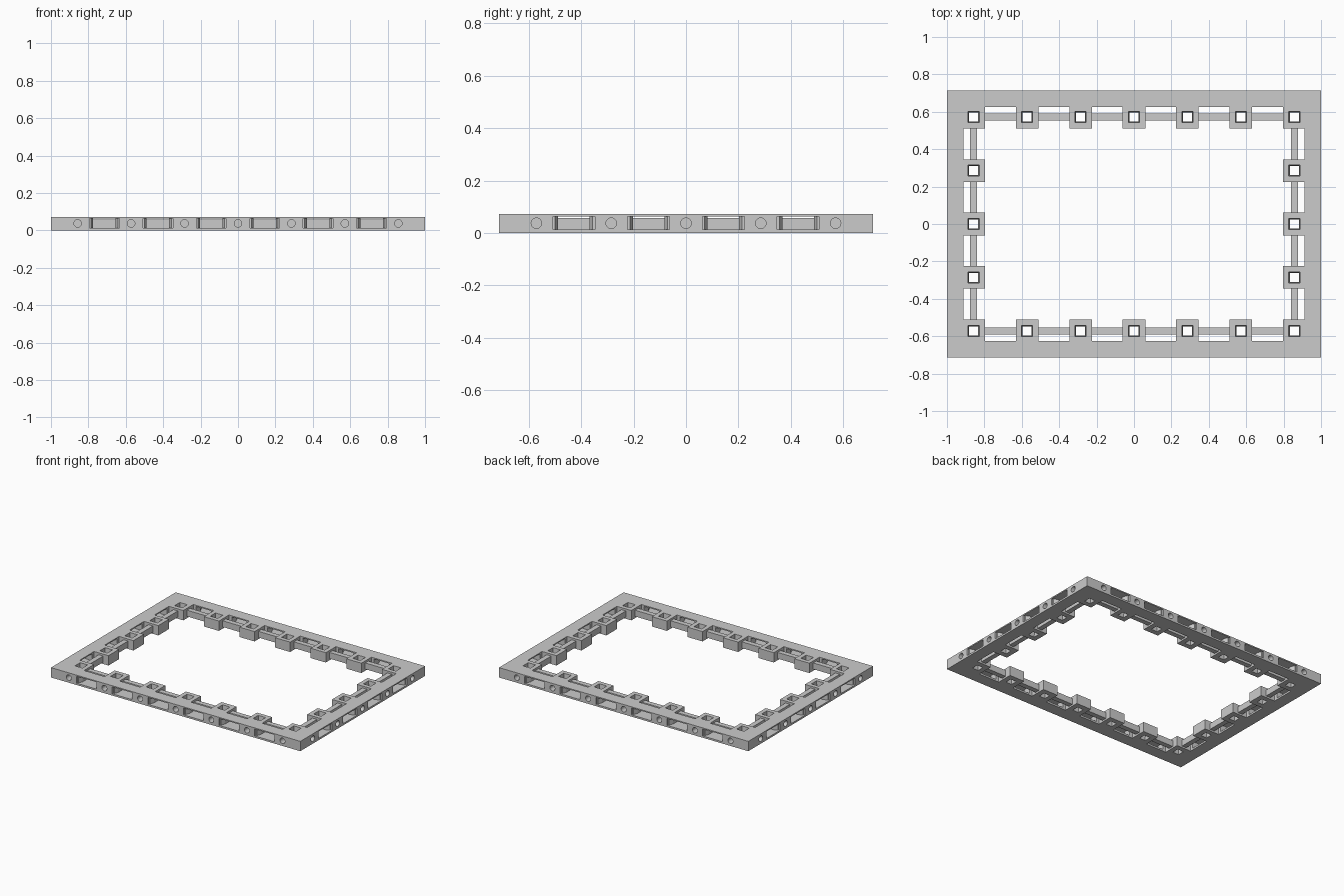
import bpy, bmesh
from math import pi
from mathutils import Matrix, Vector

if "Cube" in bpy.data.objects:
    bpy.data.objects.remove(bpy.data.objects["Cube"], do_unlink=True)

U = 2 / 7                      # grid pitch
HX, HY, H = 1.0, 2.5 * U, 0.0714
PAD = 0.0604                   # half width of a pad
HOLE = 0.03                    # half width of a pad hole
WALL = 0.088                   # thickness of the outer wall
GAP = U / 2 - PAD              # half length of the gap between two pads

SHADE = (0.6, 0.6, 0.6, 1)
grey = bpy.data.materials.new("plain_grey")
grey.use_nodes = True
grey.diffuse_color = SHADE
grey.node_tree.nodes["Principled BSDF"].inputs["Base Color"].default_value = SHADE


def make(name, bm):
    bmesh.ops.recalc_face_normals(bm, faces=bm.faces)
    mesh = bpy.data.meshes.new(name)
    bm.to_mesh(mesh)
    bm.free()
    mesh.materials.append(grey)
    obj = bpy.data.objects.new(name, mesh)
    bpy.context.collection.objects.link(obj)
    return obj


def prism(bm, outline, z0, z1, mat):
    low = bm.faces.new([bm.verts.new(mat @ Vector((x, y, z0))) for x, y in outline])
    up = bmesh.ops.extrude_face_region(bm, geom=[low], use_keep_orig=True)["geom"]
    bmesh.ops.translate(bm, vec=(0, 0, z1 - z0),
                        verts=[v for v in up if isinstance(v, bmesh.types.BMVert)])


def cut(target, bm):
    """Subtract a cutter; keep the first solver result that is sound."""
    cutter = make("cutter", bm)
    cutter.hide_render = True
    for solver in ("MANIFOLD", "EXACT"):
        mod = target.modifiers.new("cut", "BOOLEAN")
        mod.operation, mod.solver, mod.object = "DIFFERENCE", solver, cutter
        bpy.context.view_layer.update()
        graph = bpy.context.evaluated_depsgraph_get()
        mesh = bpy.data.meshes.new_from_object(target.evaluated_get(graph))
        target.modifiers.clear()
        if len(mesh.polygons) > 100:
            target.data = mesh
            break
    bpy.data.objects.remove(cutter, do_unlink=True)


def spots(count):
    return [(i - (count - 1) / 2) * U for i in range(count)]


def off_grid(value, count):
    return min(abs(value - s) for s in spots(count))


def solid(x, y):
    """Plan of the frame: outer wall plus pierced square pads."""
    inset = min(HX - abs(x), HY - abs(y))
    off = max(off_grid(x, 7), off_grid(y, 5))
    if inset < U and off < PAD:
        return off > HOLE
    return inset < WALL


def stops(half, count):
    values = {half, -half, half - WALL, WALL - half}
    for s in spots(count):
        values |= {s - PAD, s - HOLE, s + HOLE, s + PAD}
    return sorted(values)


# Frame: plan cells raised to full height
bm = bmesh.new()
xs, ys = stops(HX, 7), stops(HY, 5)
for x0, x1 in zip(xs, xs[1:]):
    for y0, y1 in zip(ys, ys[1:]):
        if solid((x0 + x1) / 2, (y0 + y1) / 2):
            bm.faces.new([bm.verts.new((x, y, 0)) for x, y in
                          ((x0, y0), (x1, y0), (x1, y1), (x0, y1))])
bmesh.ops.remove_doubles(bm, verts=bm.verts, dist=0.0001)
up = bmesh.ops.extrude_face_region(bm, geom=bm.faces[:], use_keep_orig=True)["geom"]
bmesh.ops.translate(bm, vec=(0, 0, H), verts=[v for v in up if isinstance(v, bmesh.types.BMVert)])

# Taper the pad holes towards the bottom
for v in bm.verts:
    cx = min(spots(7), key=lambda s: abs(v.co.x - s))
    cy = min(spots(5), key=lambda s: abs(v.co.y - s))
    if v.co.z < H / 2 and max(abs(v.co.x - cx), abs(v.co.y - cy)) < HOLE + 0.001:
        v.co.x = cx + (v.co.x - cx) * 0.8
        v.co.y = cy + (v.co.y - cy) * 0.8
frame = make("frame", bm)

# Each side: y = 0 is its outer face and +y points inward
sides = []
for angle, dist, cells in ((0, HY, 7), (pi / 2, HX, 5), (pi, HY, 7), (-pi / 2, HX, 5)):
    sides.append((Matrix.Rotation(angle, 4, "Z") @ Matrix.Translation((0, -dist, 0)), cells))

# Flared clip ports through the outer wall
bm = bmesh.new()
for mat, cells in sides:
    for x in spots(cells - 1):
        half = ((0.08, -0.02), (0.08, 0.012), (0.072, 0.012), (0.06, 0.04), (0.06, 0.1))
        outline = [(x + w, y) for w, y in half] + [(x - w, y) for w, y in reversed(half)]
        prism(bm, outline, 0.013, 0.063, mat)
cut(frame, bm)

# Round sockets in the outer wall
bm = bmesh.new()
for mat, cells in sides:
    for x in spots(cells):
        place = mat @ Matrix.Translation((x, 0.02, 0.037)) @ Matrix.Rotation(pi / 2, 4, "X")
        bmesh.ops.create_cone(bm, cap_ends=True, segments=24, radius1=0.02, radius2=0.02,
                              depth=0.1, matrix=place)
cut(frame, bm)

# Rails joining neighbouring pads
for name, (mat, cells) in zip(("front", "left", "back", "right"), sides):
    bm = bmesh.new()
    for x in spots(cells - 1):
        prism(bm, ((x - GAP, 0.124), (x + GAP, 0.124), (x + GAP, 0.16), (x - GAP, 0.16)),
              0.012, 0.057, mat)
    make(name + "_rails", bm)
